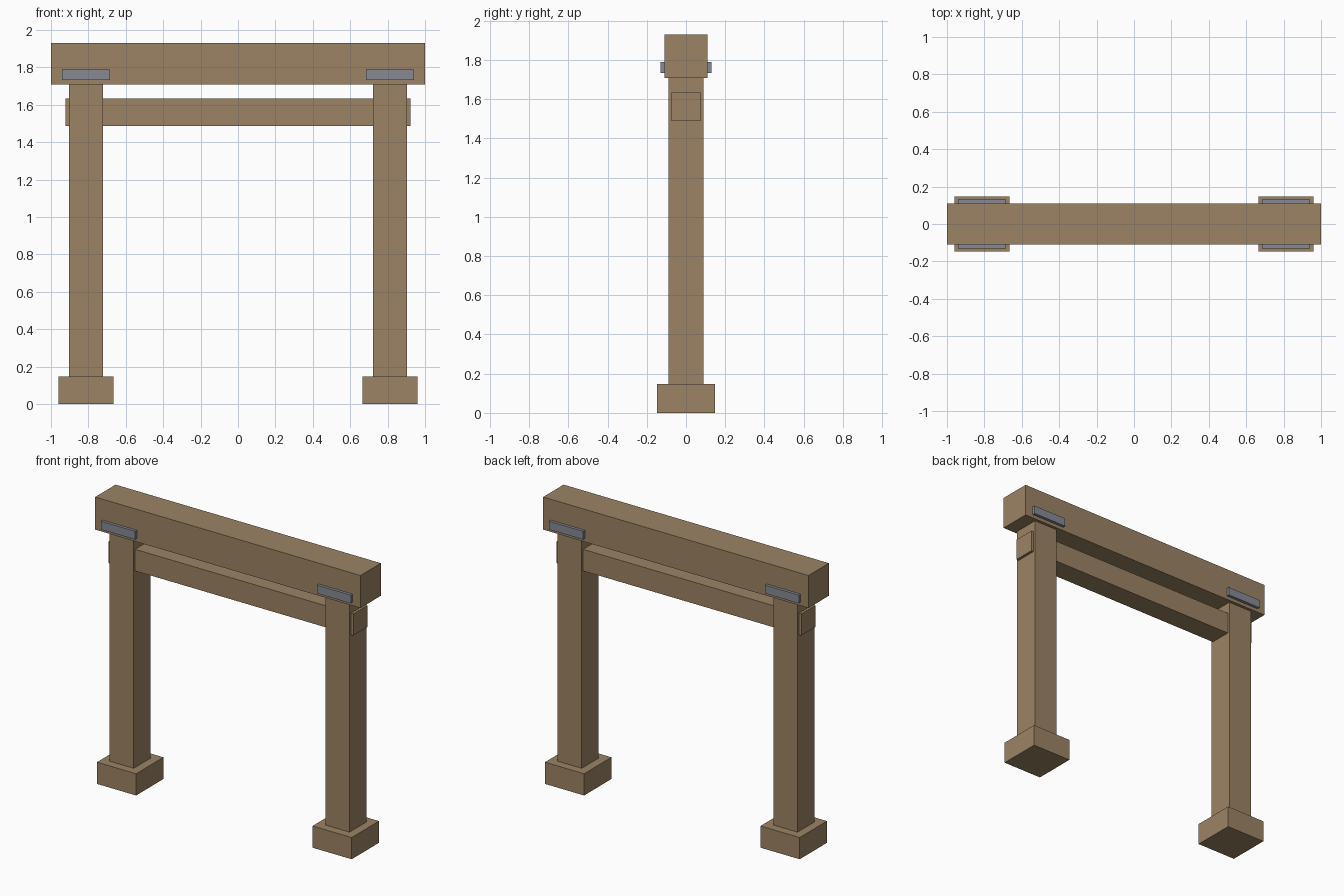
import bpy

cube = bpy.data.objects.get("Cube")
if cube:
    bpy.data.objects.remove(cube, do_unlink=True)


def make_material(name, color):
    mat = bpy.data.materials.new(name)
    mat.use_nodes = True
    mat.diffuse_color = color
    bsdf = mat.node_tree.nodes["Principled BSDF"]
    bsdf.inputs["Base Color"].default_value = color
    bsdf.inputs["Roughness"].default_value = 0.8
    return mat


wood = make_material("weathered wood", (0.33, 0.228, 0.127, 1))
iron = make_material("grey iron", (0.24, 0.255, 0.3, 1))


def box(name, x, y, z, mat):
    """Box from (min, max) pairs along each axis."""
    bpy.ops.mesh.primitive_cube_add(size=1)
    obj = bpy.context.object
    obj.name = name
    for v in obj.data.vertices:
        v.co = [lo + (c + 0.5) * (hi - lo) for c, (lo, hi) in zip(v.co, (x, y, z))]
    obj.data.materials.append(mat)
    return obj


def span(half):
    return (-half, half)


# Horizontal timbers: heavy lintel and the tie beam passing through the posts
box("lintel", span(1.0), span(0.11), (1.708, 1.93), wood)
box("tie_beam", span(0.922), span(0.075), (1.487, 1.634), wood)

# Posts, footings and iron straps on each side
for side, s in (("left", 1), ("right", -1)):
    def across(inner, outer):
        return tuple(sorted((s * inner, s * outer)))

    box(side + "_footing", across(0.665, 0.96), span(0.147), (0, 0.148), wood)
    box(side + "_post", across(0.723, 0.904), span(0.09), (0.148, 1.708), wood)
    for face, f in (("front", -1), ("back", 1)):
        depth = tuple(sorted((f * 0.11, f * 0.13)))
        box(f"{side}_{face}_strap", across(0.685, 0.942), depth, (1.732, 1.788), iron)
